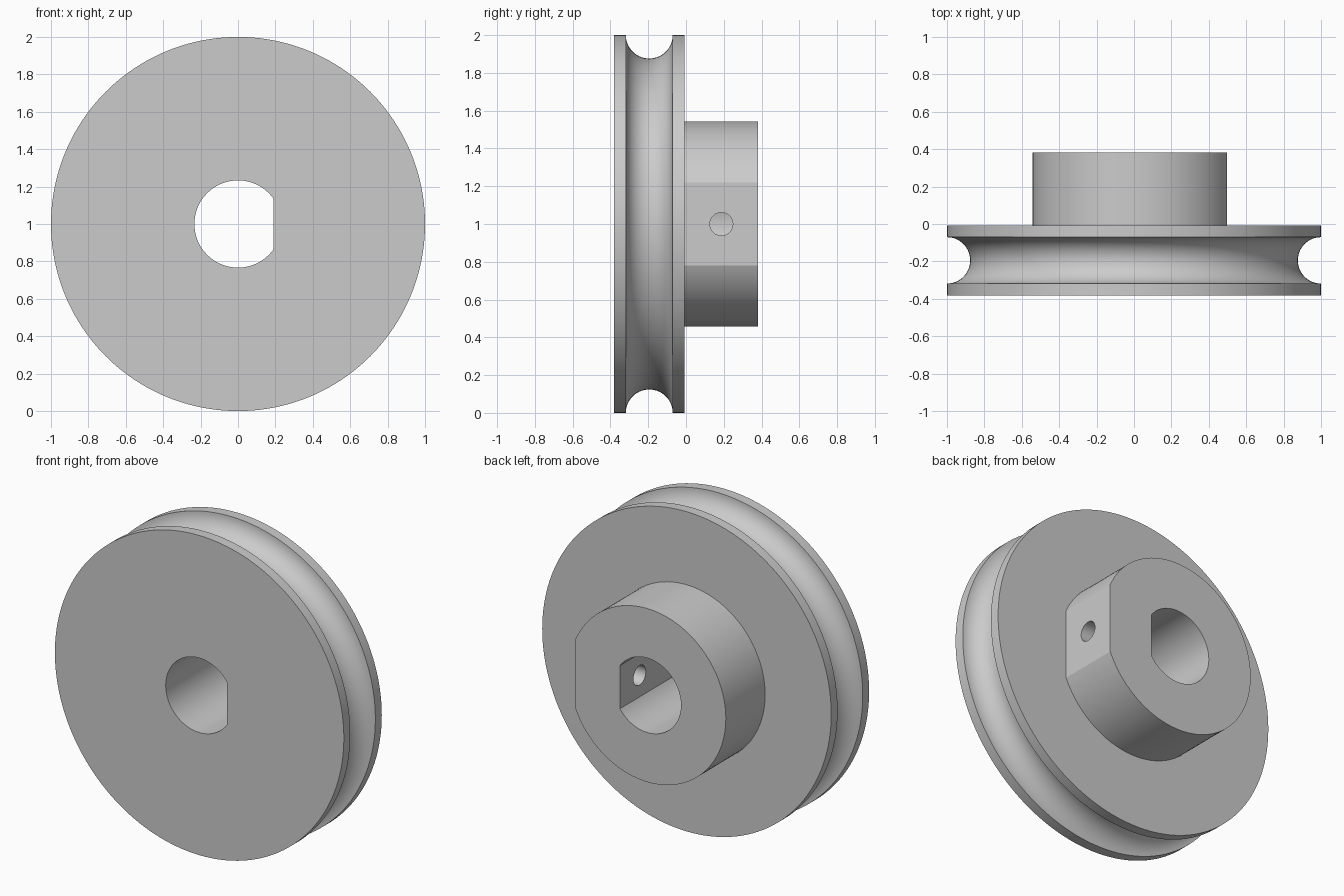
import bpy
import bmesh
from math import acos, cos, pi, radians, sin
from mathutils import Matrix, Vector

cube = bpy.data.objects.get("Cube")
if cube:
    bpy.data.objects.remove(cube, do_unlink=True)

FRONT, DISC_BACK, BACK = -0.382, -0.007, 0.382
AXIS = Vector((0, 0, 1))  # height of the turning axis

gray = bpy.data.materials.new("plain_gray")
gray.use_nodes = True
gray.diffuse_color = (0.6, 0.6, 0.6, 1)
gray.node_tree.nodes["Principled BSDF"].inputs["Base Color"].default_value = (0.6, 0.6, 0.6, 1)


def make_object(name, bm):
    bmesh.ops.recalc_face_normals(bm, faces=bm.faces)
    mesh = bpy.data.meshes.new(name)
    bm.to_mesh(mesh)
    bm.free()
    mesh.materials.append(gray)
    obj = bpy.data.objects.new(name, mesh)
    bpy.context.collection.objects.link(obj)
    return obj


def lathe(name, profile, segments=160):
    """Turn a closed (radius, y) profile about the axis, with flat end caps."""
    bm = bmesh.new()
    rings = []
    for r, y in profile:
        rings.append([bm.verts.new(AXIS + Vector((r * cos(a), y, r * sin(a))))
                      for a in (2 * pi * i / segments for i in range(segments))])
    for a, b in zip(rings, rings[1:]):
        for i in range(segments):
            j = (i + 1) % segments
            bm.faces.new((a[i], a[j], b[j], b[i]))
    bm.faces.new(rings[0])
    bm.faces.new(rings[-1])
    return make_object(name, bm)


def d_prism(name, radius, flat, y0, y1, segments=96):
    """Round bar along y with one flat on the +x side."""
    start = acos(flat / radius)
    sweep = 2 * (pi - start)
    bm = bmesh.new()
    outline = [bm.verts.new(AXIS + Vector((radius * cos(a), y0, radius * sin(a))))
               for a in (start + sweep * i / segments for i in range(segments + 1))]
    face = bm.faces.new(outline)
    side = bmesh.ops.extrude_face_region(bm, geom=[face], use_keep_orig=True)
    moved = [v for v in side["geom"] if isinstance(v, bmesh.types.BMVert)]
    bmesh.ops.translate(bm, verts=moved, vec=(0, y1 - y0, 0))
    return make_object(name, bm)


def combine(target, tool, operation):
    """Apply a boolean and discard the tool."""
    mod = target.modifiers.new(tool.name, "BOOLEAN")
    mod.operation, mod.solver, mod.object = operation, "EXACT", tool
    bpy.context.view_layer.objects.active = target
    bpy.ops.object.modifier_apply(modifier=mod.name)
    bpy.data.objects.remove(tool, do_unlink=True)


# Grooved wheel: half-round channel between two rims
groove_y, groove_r, steps = (FRONT + DISC_BACK) / 2, 0.124, 28
groove = [(1 - groove_r * sin(pi * i / steps), groove_y - groove_r * cos(pi * i / steps))
          for i in range(steps + 1)]
pulley = lathe("grooved_pulley", [(1, FRONT)] + groove + [(1, DISC_BACK)])

# Hub with a flat on its left
combine(pulley, d_prism("hub", 0.543, 0.497, groove_y, BACK), "UNION")

# D-shaped shaft bore through wheel and hub
combine(pulley, d_prism("shaft_bore", 0.233, 0.19, FRONT - 0.1, BACK + 0.1), "DIFFERENCE")

# Set-screw hole from the hub flat into the bore
bm = bmesh.new()
bmesh.ops.create_cone(bm, cap_ends=True, segments=40, radius1=0.061, radius2=0.061, depth=0.6,
                      matrix=Matrix.Translation((0.36, 0.187, 1)) @ Matrix.Rotation(pi / 2, 4, "Y"))
combine(pulley, make_object("screw_hole", bm), "DIFFERENCE")

# Smooth round surfaces, crisp edges
bpy.ops.object.select_all(action="DESELECT")
pulley.select_set(True)
bpy.context.view_layer.objects.active = pulley
bpy.ops.object.shade_smooth_by_angle(angle=radians(15))
